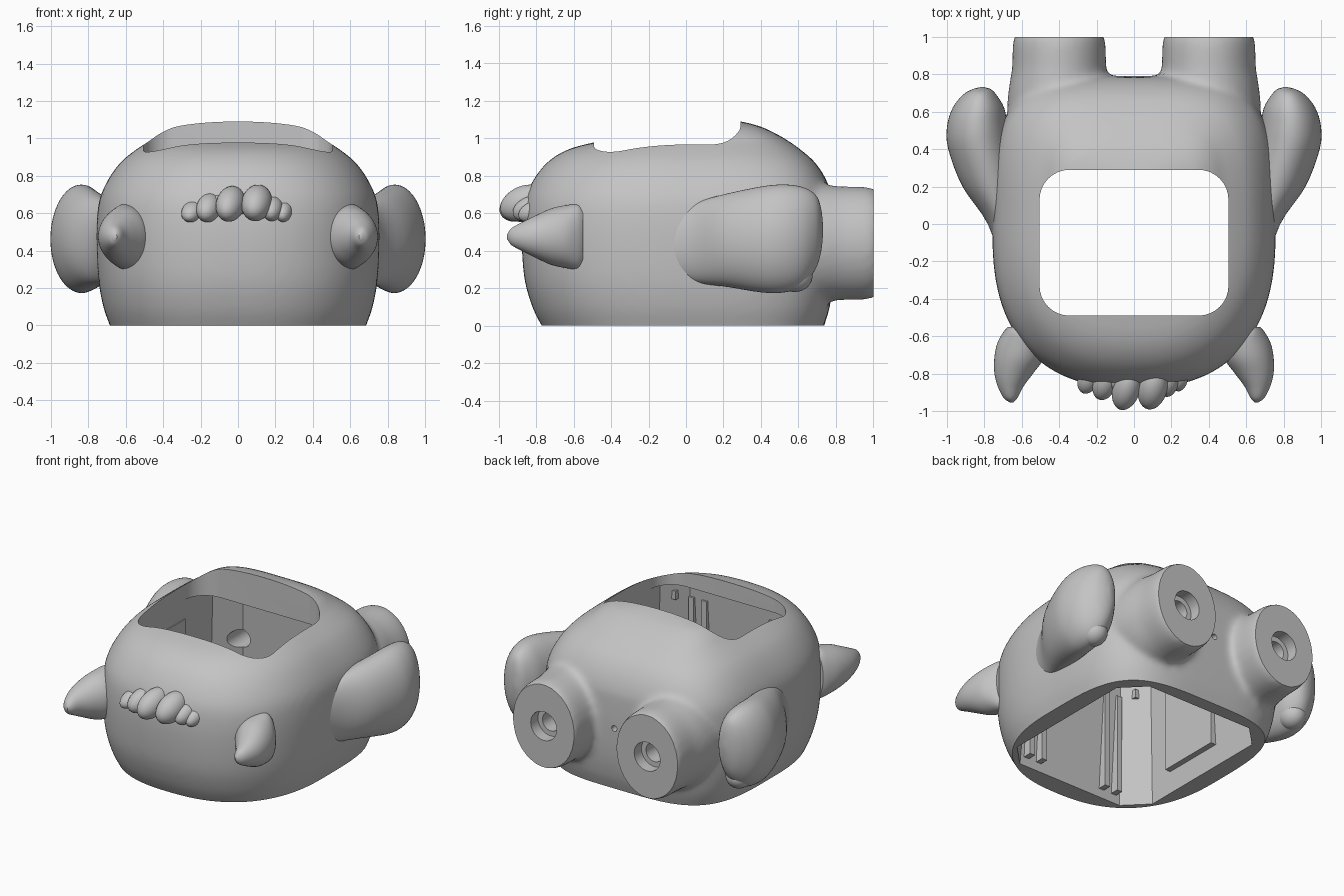
import bpy, bmesh, math
from mathutils import Vector, Matrix

if "Cube" in bpy.data.objects:
    bpy.data.objects.remove(bpy.data.objects["Cube"], do_unlink=True)

grey = bpy.data.materials.new("plain_grey")
grey.use_nodes = True
grey.diffuse_color = (0.55, 0.55, 0.55, 1)
grey.node_tree.nodes["Principled BSDF"].inputs["Base Color"].default_value = grey.diffuse_color


def make(name, bm):
    bmesh.ops.recalc_face_normals(bm, faces=bm.faces)
    mesh = bpy.data.meshes.new(name)
    bm.to_mesh(mesh)
    bm.free()
    mesh.materials.append(grey)
    ob = bpy.data.objects.new(name, mesh)
    bpy.context.collection.objects.link(ob)
    return ob


def activate(ob):
    bpy.ops.object.select_all(action='DESELECT')
    ob.select_set(True)
    bpy.context.view_layer.objects.active = ob


def smooth_path(points, steps):
    """Catmull-Rom interpolation of tuples."""
    pts = [Vector(p) for p in points]
    pts = [pts[0] * 2 - pts[1]] + pts + [pts[-1] * 2 - pts[-2]]
    out = []
    for a, b, c, d in zip(pts, pts[1:], pts[2:], pts[3:]):
        for i in range(steps):
            t = i / steps
            out.append((b * 2 + (c - a) * t + (a * 2 - b * 5 + c * 4 - d) * t * t
                        + (b * 3 - a - c * 3 + d) * t ** 3) / 2)
    return out + [pts[-2]]


def loft(name, sections, along, powers=(2, 2), sides=64, steps=4):
    """Sections: (position, centre 1, centre 2, radius 1, radius 2); powers for each half."""
    bm = bmesh.new()
    rings = []
    for pos, c1, c2, r1, r2 in smooth_path(sections, steps):
        ring = []
        for k in range(sides):
            a = 2 * math.pi * k / sides
            e = 2 / powers[math.sin(a) > 0]
            u, v = [math.copysign(abs(w) ** e, w) for w in (math.cos(a), math.sin(a))]
            p, q = c1 + r1 * u, c2 + r2 * v
            ring.append(bm.verts.new((p, q, pos) if along == 'z' else (p, pos, q)))
        rings.append(ring)
    for lo, hi in zip(rings, rings[1:]):
        for k in range(sides):
            n = (k + 1) % sides
            bm.faces.new((lo[k], lo[n], hi[n], hi[k]))
    bm.faces.new(rings[0])
    bm.faces.new(rings[-1])
    return make(name, bm)


def box(name, low, high, corner=0, segments=1, taper=1):
    """Box with bevelled upright edges and an optional narrower top."""
    low, high = Vector(low), Vector(high)
    bm = bmesh.new()
    bmesh.ops.create_cube(bm, size=1)
    for v in bm.verts:
        v.co = Vector([c + p * s for c, p, s in zip((low + high) / 2, v.co, high - low)])
    if corner:
        upright = [e for e in bm.edges if abs(e.verts[0].co.z - e.verts[1].co.z) > 0.01]
        bmesh.ops.bevel(bm, geom=upright, offset=corner, segments=segments,
                        profile=0.5, affect='EDGES')
    for v in bm.verts:
        if v.co.z > high.z - 0.001:
            v.co.x *= taper
            v.co.y *= taper
    return make(name, bm)


def rod(name, x, z, radius, y0, y1):
    return loft(name, [(y0, x, z, radius, radius), (y1, x, z, radius, radius)], 'y', sides=32, steps=1)


def blob(name, centre, radii, tilt=(0, 0)):
    bm = bmesh.new()
    bmesh.ops.create_uvsphere(bm, u_segments=32, v_segments=20, radius=1)
    turn = Matrix.Rotation(tilt[1], 4, 'Z') @ Matrix.Rotation(tilt[0], 4, 'X')
    bm.transform(Matrix.Translation(centre) @ turn @ Matrix.Diagonal((*radii, 1)))
    return make(name, bm)


def combine(ob, others, operation):
    """Boolean the others into ob, then remove them."""
    activate(ob)
    for other in others:
        m = ob.modifiers.new("combine", 'BOOLEAN')
        m.operation, m.solver, m.object = operation, 'EXACT', other
        bpy.ops.object.modifier_apply(modifier=m.name)
        bpy.data.objects.remove(other, do_unlink=True)


# Body: height, half width, front, back; squarer at the back
profile = [(-.08, .655, -.72, .71), (0, .685, -.77, .737), (.1, .72, -.82, .767),
           (.25, .747, -.862, .787), (.45, .757, -.877, .792), (.6, .752, -.872, .787),
           (.7, .732, -.852, .777), (.8, .682, -.8, .737), (.88, .62, -.73, .68),
           (.94, .545, -.63, .61), (.98, .485, -.48, .555), (1.03, .415, -.2, .47),
           (1.07, .31, 0, .375), (1.105, .02, .15, .22)]
body = loft("body", [(z, 0, (f + b) / 2, w, (b - f) / 2) for z, w, f, b in profile],
            'z', powers=(2.45, 3.8), sides=96)

# Rear feet, blended softly into the body
feet = [loft("foot", [(y, x, 0.44, a, b) for y, a, b in (
    (.45, .22, .24), (.6, .275, .295), (.7, .272, .312), (.77, .262, .308), (.83, .252, .303),
    (.9, .25, .302), (.97, .247, .299), (1.02, .235, .285))], 'y') for x in (-.4, .4)]
combine(body, feet, 'UNION')
remesh = body.modifiers.new("blend", 'REMESH')
remesh.mode, remesh.voxel_size = 'VOXEL', 0.02
soften = body.modifiers.new("soften", 'SMOOTH')
soften.factor, soften.iterations = 0.5, 10
for name in ("blend", "soften"):
    bpy.ops.object.modifier_apply(modifier=name)

# Flat base and foot ends, cavity, top opening, counterbores and screw hole
cutters = [box("floor_cutter", (-2, -2, -1), (2, 2, 0)),
           box("foot_end_cutter", (-2, 1, -1), (2, 2, 2)),
           box("cavity_cutter", (-0.565, -0.64, -0.1), (0.565, 0.65, 0.86), 0.15, 1, 0.9),
           box("opening_cutter", (-0.505, -0.49, 0.7), (0.505, 0.29, 1.3), 0.16, 8),
           rod("screw_cutter", 0, 0.45, 0.02, 0.5, 0.9)]
for x in (-0.4, 0.4):
    cutters += [rod("bore_cutter", x, 0.44, 0.065, 0.5, 1.1),
                rod("sink_cutter", x, 0.44, 0.1, 0.92, 1.1)]
combine(body, cutters, 'DIFFERENCE')
body.data.materials.clear()
body.data.materials.append(grey)
parts = [body]

for s, side in ((1, "left"), (-1, "right")):
    # Side flippers swept outwards and back
    flipper = loft(side + "_flipper", [(y, cx * s, cz, a, b) for y, cx, cz, a, b in (
        (-.25, .64, .44, .06, .14), (0, .692, .44, .09, .205), (.2, .765, .455, .152, .245),
        (.4, .825, .46, .168, .282), (.52, .838, .465, .162, .288), (.62, .832, .475, .138, .265),
        (.69, .825, .5, .09, .2), (.72, .815, .51, .05, .12), (.732, .81, .51, .01, .02))], 'y')
    thumb = blob(side + "_thumb", (.82 * s, .58, .265), (.085, .095, .085))
    knob = blob(side + "_flipper_knob", (.775 * s, .63, .56), (.045, .07, .1))
    # Front horns curving forward
    horn = loft(side + "_horn", [(y, cx * s, .475, a, b) for y, cx, a, b in (
        (-.55, .615, .06, .15), (-.58, .61, .09, .172), (-.64, .602, .13, .168),
        (-.72, .615, .132, .15), (-.8, .643, .103, .114), (-.87, .66, .068, .079),
        (-.93, .66, .037, .046), (-.955, .655, .008, .012))], 'y')
    parts += [flipper, thumb, knob, horn]

# Tuft of drooping lobes on the brow, joined by a low mound
for i, (x, y, z, w, l, h) in enumerate((
        (-.245, -.83, .61, .055, .085, .05), (-.155, -.845, .63, .065, .105, .07),
        (-.04, -.875, .65, .075, .13, .085), (.1, -.87, .655, .08, .13, .088),
        (.185, -.84, .625, .055, .09, .06), (.245, -.82, .61, .045, .08, .05))):
    parts.append(blob(f"tuft_lobe_{i + 1}", (x, y, z), (w, l, h), (0.45, -0.25 + x * 0.4)))
parts.append(blob("tuft_mound", (0, -.82, .645), (.22, .08, .065)))

# Inner ribs, corner clips and side housing
for s, side in ((1, "left"), (-1, "right")):
    for i, x in enumerate((0.24, 0.34)):
        xs = sorted((x * s, (x + 0.04) * s))
        parts.append(box(f"{side}_front_rib_{i + 1}", (xs[0], -0.65, 0.06), (xs[1], -0.57, 0.75)))
    xs = sorted((0.43 * s, 0.51 * s))
    parts.append(box(side + "_corner_clip", (xs[0], -0.57, 0.74), (xs[1], -0.5, 0.8)))
parts.append(box("side_housing", (-0.59, -0.3, 0.15), (-0.51, 0.15, 0.72)))

for ob in parts:
    activate(ob)
    bpy.ops.object.shade_smooth_by_angle(angle=math.radians(35))
